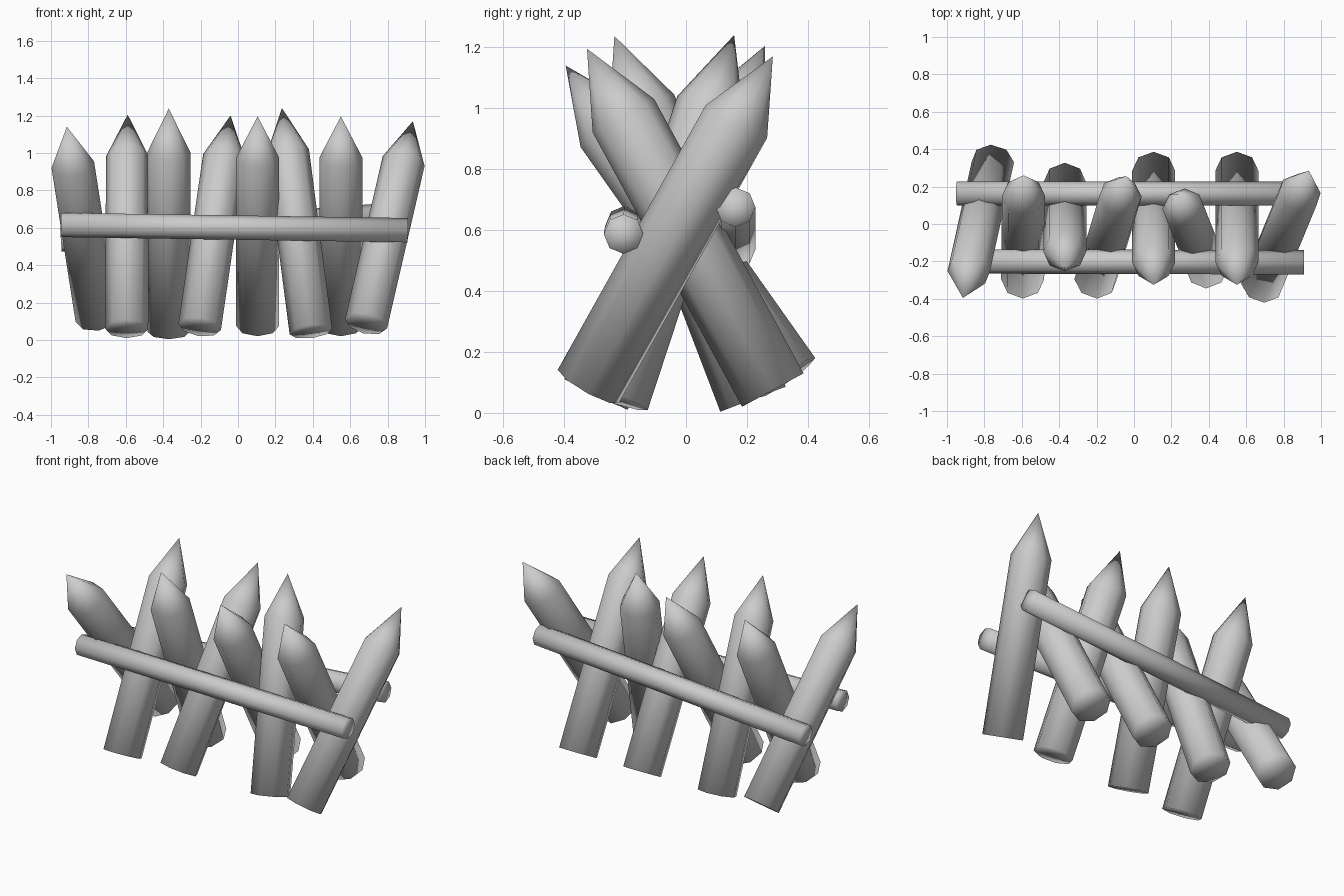
import bpy
import math
from mathutils import Vector

if "Cube" in bpy.data.objects:
    bpy.data.objects.remove(bpy.data.objects["Cube"])

SIDES = 8


def log(name, start, end, radius, point=0.0):
    """Eight-sided log from start to end; point = length of the sharpened tip."""
    start, end = Vector(start), Vector(end)
    axis = end - start
    length = axis.length
    d = axis.normalized()
    u = Vector((d.z, 0, -d.x)).normalized()
    v = d.cross(u)

    # Two rings closed by a pole at each end
    verts = [start]
    for h in (0, length - point):
        for i in range(SIDES):
            a = 2 * math.pi * i / SIDES
            verts.append(start + d * h + (u * math.cos(a) + v * math.sin(a)) * radius)
    verts.append(end)
    last = len(verts) - 1
    faces = []
    for i in range(SIDES):
        a, b = 1 + i, 1 + (i + 1) % SIDES
        faces += [(0, b, a), (a, b, b + SIDES, a + SIDES), (a + SIDES, b + SIDES, last)]

    mesh = bpy.data.meshes.new(name)
    mesh.from_pydata(verts, [], faces)
    for p in mesh.polygons:
        p.use_smooth = True
    obj = bpy.data.objects.new(name, mesh)
    bpy.context.collection.objects.link(obj)
    return obj


# Crossed sharpened stakes: (foot, tip)
stakes = [
    ((-0.755, 0.33, 0.115), (-0.915, -0.395, 1.14)),
    ((-0.595, -0.295, 0.06), (-0.59, 0.26, 1.205)),
    ((-0.37, 0.22, 0.045), (-0.37, -0.235, 1.237)),
    ((-0.205, -0.295, 0.07), (-0.04, 0.255, 1.20)),
    ((0.105, 0.285, 0.075), (0.105, -0.325, 1.195)),
    ((0.39, -0.235, 0.045), (0.235, 0.158, 1.24)),
    ((0.55, 0.285, 0.075), (0.55, -0.325, 1.195)),
    ((0.685, -0.32, 0.088), (0.935, 0.285, 1.17)),
]
for i, (foot, tip) in enumerate(stakes):
    log(f"stake_{i + 1}", foot, tip, 0.115, point=0.25)

# Horizontal rails lying against the stakes
log("front_rail", (-0.947, -0.2, 0.615), (0.908, -0.205, 0.587), 0.065)
log("back_rail", (-0.947, 0.163, 0.537), (0.905, 0.163, 0.675), 0.065)
